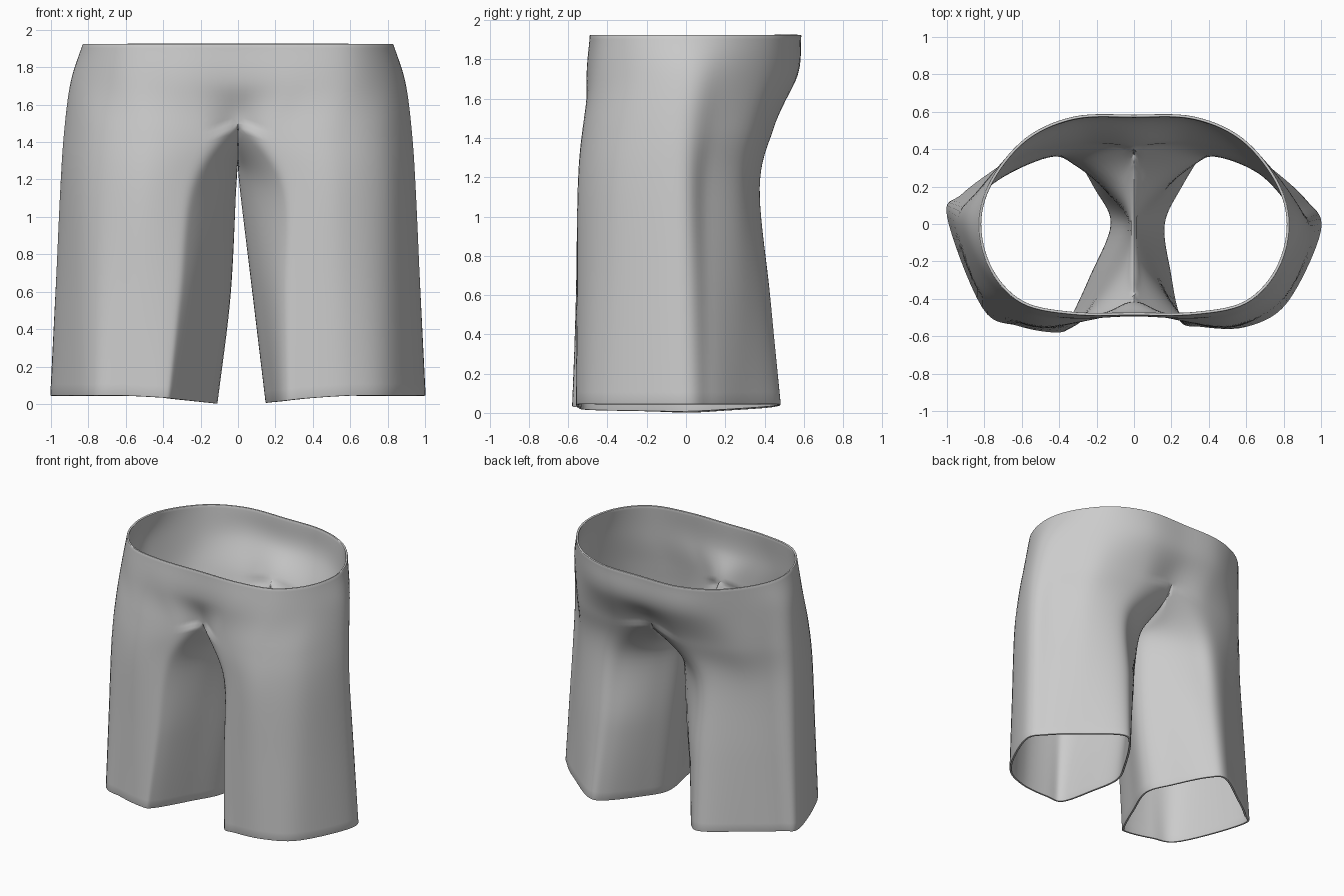
import bpy, bmesh, math
from mathutils import Vector

if "Cube" in bpy.data.objects:
    bpy.data.objects.remove(bpy.data.objects["Cube"])

# Half-sections, running front centre -> outer side -> back centre (9 points),
# then along the inner thigh from back to front (3 points).
WAIST = [(0, -.488), (.33, -.484), (.6, -.425), (.77, -.245), (.83, .0),
         (.765, .235), (.58, .46), (.32, .575), (0, .585)]
HIP = [(0, -.49), (.32, -.505), (.6, -.45), (.8, -.265), (.895, .0),
       (.815, .195), (.6, .425), (.32, .555), (0, .565)]
CROTCH = [(0, -.43), (.2, -.505), (.52, -.515), (.79, -.355), (.93, .0),
          (.83, .185), (.63, .36), (.3, .445), (0, .435),
          (0, .29), (0, 0), (0, -.27)]
THIGH = [(.2, -.46), (.31, -.53), (.55, -.54), (.81, -.38), (.95, .01),
         (.84, .16), (.67, .285), (.43, .375), (.275, .32),
         (.105, .18), (.01, 0), (.07, -.25)]
HEM_RIGHT = [(.24, -.51), (.36, -.55), (.6, -.55), (.82, -.42), (1, -.035),
             (.92, .13), (.72, .31), (.5, .475), (.39, .43),
             (.24, .2), (.15, 0), (.18, -.25)]
HEM_LEFT = [(.34, -.53), (.41, -.58), (.62, -.545), (.81, -.45), (1, .04),
            (.92, .16), (.72, .31), (.47, .475), (.34, .42),
            (.2, .2), (.11, 0), (.22, -.28)]
CROTCH_Z = [1.50] + [1.45] * 7 + [1.51, 1.37, 1.29, 1.36]
ROW_STEPS, LOOP_STEPS = 9, 7


def spline(a, b, c, d, t):
    return 0.5 * (2 * b + (c - a) * t + (2 * a - 5 * b + 4 * c - d) * t * t
                  + (3 * b - a - 3 * c + d) * t ** 3)


def level(points, z):
    return [Vector((x, y, z)) for x, y in points]


def loft_column(keys):
    """Smooth points down one column of section points."""
    keys = [2 * keys[0] - keys[1]] + keys + [2 * keys[-1] - keys[-2]]
    out = [spline(*keys[i:i + 4], k / ROW_STEPS)
           for i in range(len(keys) - 3) for k in range(ROW_STEPS)]
    return out + [keys[-2]]


def mirror_x(v):
    return Vector((-v.x, v.y, v.z))


def half_row(p):
    """Open torso row, symmetric at the centre line."""
    q = [mirror_x(p[1])] + p + [mirror_x(p[-2])]
    out = [spline(*q[i:i + 4], k / LOOP_STEPS)
           for i in range(len(p) - 1) for k in range(LOOP_STEPS)]
    return out + [p[-1]]


def leg_row(p):
    """Closed row around one leg."""
    n = len(p)
    return [spline(p[i - 1], p[i], p[(i + 1) % n], p[(i + 2) % n], k / LOOP_STEPS)
            for i in range(n) for k in range(LOOP_STEPS)]


def add_rows(bm, rows, side, closed):
    grid = [[bm.verts.new((side * v.x, v.y, v.z)) for v in r] for r in rows]
    n = len(grid[0])
    for a, b in zip(grid, grid[1:]):
        for i in range(n if closed else n - 1):
            j = (i + 1) % n
            bm.faces.new((a[i], b[i], b[j], a[j]))


def build_side(bm, side, hem_points):
    crotch = [Vector((x, y, z)) for (x, y), z in zip(CROTCH, CROTCH_Z)]
    thigh = level(THIGH, 1.15)
    hem = [Vector((x, y, .044 * min(1, (x - .1) / .4))) for x, y in hem_points]
    # The right side seam sits further forward
    if side > 0:
        for i in (4, 5):
            crotch[i].y -= .035
            thigh[i].y -= .05
    shin = [(a + b) / 2 for a, b in zip(thigh, hem)]
    # The left inner thigh bulges toward the centre
    if side < 0:
        shin[10].x -= .02
    waist, hip = level(WAIST, 1.925), level(HIP, 1.72)
    outer = [loft_column([s[i] for s in (waist, hip, crotch, thigh, shin, hem)])
             for i in range(9)]
    inner = [loft_column([s[i] for s in (crotch, thigh, shin, hem)])
             for i in range(9, 12)]
    split = 2 * ROW_STEPS
    # Keep the centre line of the body on the mirror plane
    for column in (outer[0], outer[8]):
        for v in column[:split + 1]:
            v.x = 0
    # Body half down to the fork
    torso = [half_row([c[r] for c in outer]) for r in range(split + 1)]
    add_rows(bm, torso, side, False)
    # Leg below the fork, its top row sharing the body edge and the seam
    legs = [leg_row([c[r + split] for c in outer] + [c[r] for c in inner])
            for r in range(3 * ROW_STEPS + 1)]
    m = len(torso[-1])
    seam = [Vector((0, v.y, v.z)) for v in legs[0][m:]]
    legs[0] = torso[-1] + seam
    add_rows(bm, legs, side, True)


# Shorts body with two legs
bm = bmesh.new()
build_side(bm, 1, HEM_RIGHT)
build_side(bm, -1, HEM_LEFT)
bmesh.ops.remove_doubles(bm, verts=bm.verts, dist=0.0005)
bmesh.ops.recalc_face_normals(bm, faces=bm.faces)
# Make sure the cloth faces outward at the side of the hip
side_face = max(bm.faces, key=lambda f: f.calc_center_median().x)
if side_face.normal.x < 0:
    bmesh.ops.reverse_faces(bm, faces=bm.faces)
mesh = bpy.data.meshes.new("shorts")
bm.to_mesh(mesh)
bm.free()
shorts = bpy.data.objects.new("shorts", mesh)
bpy.context.collection.objects.link(shorts)

cloth = bpy.data.materials.new("grey cloth")
cloth.diffuse_color = (.6, .6, .6, 1)
cloth.use_nodes = True
cloth.node_tree.nodes["Principled BSDF"].inputs["Base Color"].default_value = cloth.diffuse_color
mesh.materials.append(cloth)

# Cloth thickness, inward, with softly rounded waist and hem edges
thick = shorts.modifiers.new("thickness", "SOLIDIFY")
thick.thickness = .015
thick.offset = -1
rounding = shorts.modifiers.new("rounded edges", "BEVEL")
rounding.width = .005
rounding.segments = 2
rounding.limit_method = "ANGLE"
rounding.angle_limit = math.radians(65)

bpy.context.view_layer.objects.active = shorts
shorts.select_set(True)
bpy.ops.object.modifier_apply(modifier=thick.name)
bpy.ops.object.modifier_apply(modifier=rounding.name)
bpy.ops.object.shade_smooth_by_angle(angle=1.0)
